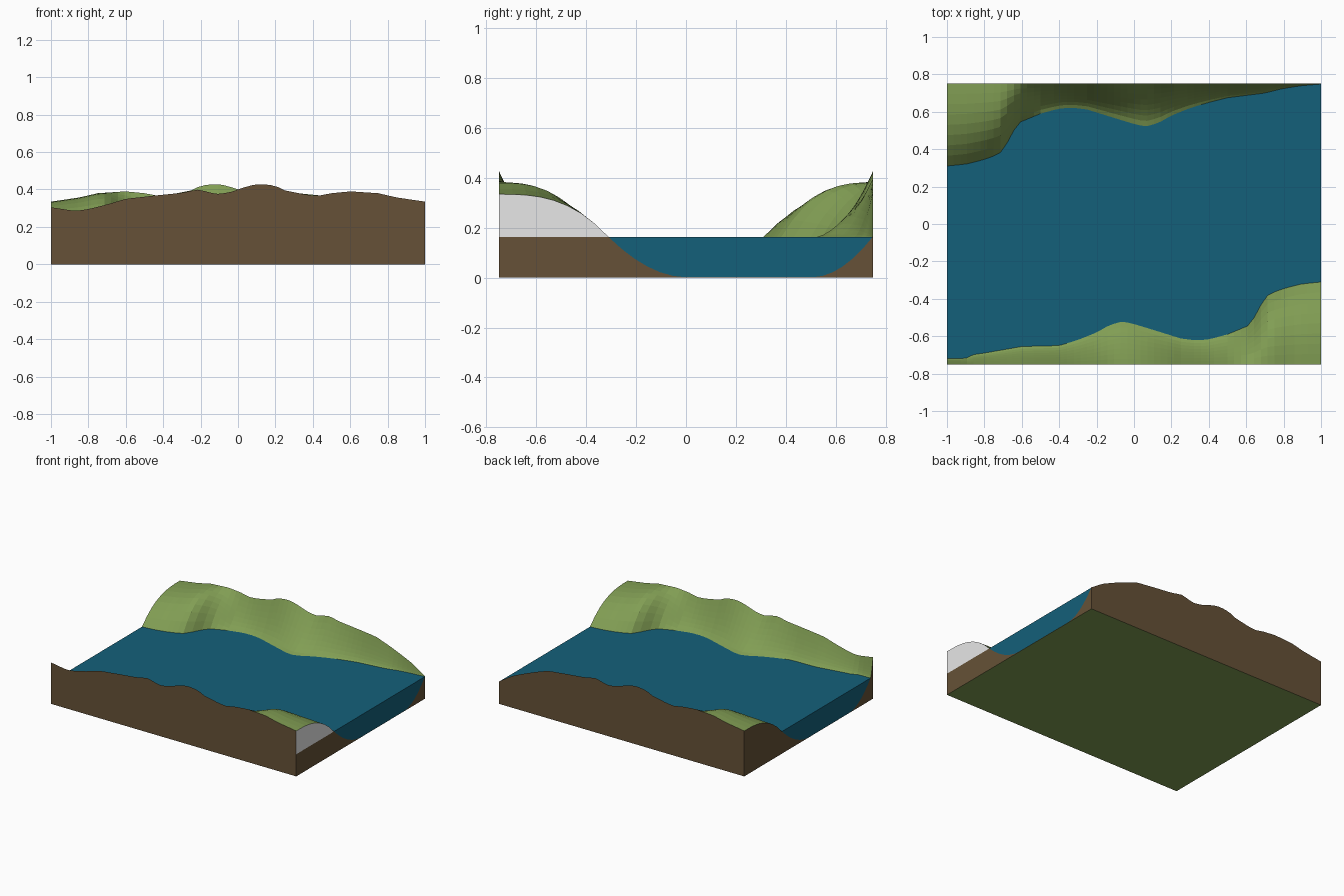
import bpy, bmesh

if "Cube" in bpy.data.objects:
    bpy.data.objects.remove(bpy.data.objects["Cube"])

WATER, HALF, COLS = 0.163, 0.75, 56

def material(name, rgb):
    m = bpy.data.materials.new(name)
    m.diffuse_color = (*rgb, 1)
    m.use_nodes = True
    m.node_tree.nodes["Principled BSDF"].inputs["Base Color"].default_value = m.diffuse_color
    return m

GRASS = material("grass green", (0.22, 0.34, 0.088))
EARTH = material("earth brown", (0.132, 0.083, 0.038))
STONE = material("pale grey", (0.8, 0.8, 0.8))
RIVER = material("river blue", (0.007, 0.117, 0.195))

# Back bank waterline (x, y) and crest height (x, z); the front bank is the same
# turned by half a turn, with a different low end
SHORE = [(-1, .31), (-.9, .32), (-.8, .345), (-.72, .375), (-.69, .41), (-.66, .47), (-.62, .54),
         (-.5, .59), (-.4, .617), (-.33, .622), (-.25, .612), (-.1, .565), (0, .535), (.06, .52),
         (.13, .54), (.2, .58), (.3, .62), (.4, .65)]
CREST = [(-1, .335), (-.85, .357), (-.75, .38), (-.6, .39), (-.5, .38), (-.42, .365), (-.35, .375),
         (-.25, .395), (-.2, .42), (-.12, .43), (-.06, .42), (0, .40), (.05, .383), (.12, .375),
         (.17, .39), (.22, .40), (.3, .382), (.45, .367), (.6, .35)]
BACK_SHORE = SHORE + [(.5, .675), (.7, .70), (.8, .725), (.9, .74), (1, .748)]
FRONT_SHORE = SHORE + [(.6, .655), (.8, .69), (.87, .70), (.9, .72), (1, .72)]
BACK_CREST = CREST + [(.7, .315), (.8, .275), (.9, .23), (1, WATER + .002)]
FRONT_CREST = CREST + [(.7, .32), (.8, .295), (.87, .285), (1, .305)]

def interp(table, x):
    for (x0, v0), (x1, v1) in zip(table, table[1:]):
        if x <= x1:
            return v0 + (v1 - v0) * (x - x0) / (x1 - x0)
    return table[-1][1]

def bank(x, shore, crest):
    """Half section from the block edge down the bank to the river bed."""
    s, r = interp(shore, x), interp(crest, x)
    round_top = min(1, max(0, (-.5 - x) / .2))      # wide end is domed, the rest scooped
    pts = []
    for i in range(8, -1, -1):
        t = i / 8
        k = round_top * (1 - (1 - t) ** 2.8) + (1 - round_top) * t ** 1.5
        pts.append((s + (HALF - s) * t, WATER + (r - WATER) * k))
    width = .31 if x < 0 else .24
    for i in range(1, 7):
        u = i / 6
        pts.append((s - width * u, .002 + (WATER - .002) * (1 - u) ** 1.9))
    return pts

def section(x):
    front = [(-y, z) for y, z in bank(-x, FRONT_SHORE, FRONT_CREST)]
    return front + bank(x, BACK_SHORE, BACK_CREST)[::-1]

XS = [-1 + 2 * i / COLS for i in range(COLS + 1)]
SECTIONS = [section(x) for x in XS]
N = len(SECTIONS[0])
F_SHORE, B_SHORE = 8, N - 9

def finish(bm, name, mats):
    bmesh.ops.remove_doubles(bm, verts=bm.verts, dist=1e-5)
    me = bpy.data.meshes.new(name)
    bm.to_mesh(me)
    bm.free()
    for m in mats:
        me.materials.append(m)
    ob = bpy.data.objects.new(name, me)
    bpy.context.collection.objects.link(ob)

def face(bm, pts, mat=0):
    clean = [p for i, p in enumerate(pts)
             if sum((a - b) ** 2 for a, b in zip(p, pts[i - 1])) > 1e-9]
    if len(clean) > 2:
        bm.faces.new([bm.verts.new(p) for p in clean]).material_index = mat

# Ground block: grassy surface and base, cut earth walls
bm = bmesh.new()
for i in range(COLS):
    x0, x1, a, b = XS[i], XS[i + 1], SECTIONS[i], SECTIONS[i + 1]
    for j in range(N - 1):
        face(bm, [(x0, *a[j]), (x1, *b[j]), (x1, *b[j + 1]), (x0, *a[j + 1])])
    face(bm, [(x0, -HALF, 0), (x1, -HALF, 0), (x1, *b[0]), (x0, *a[0])], 1)
    face(bm, [(x1, HALF, 0), (x0, HALF, 0), (x0, *a[-1]), (x1, *b[-1])], 1)
face(bm, [(-1, -HALF, 0), (-1, HALF, 0), (1, HALF, 0), (1, -HALF, 0)])

# End walls: the right end of the front bank is pale grey above the waterline
left, right = SECTIONS[0], SECTIONS[-1]
for j in range(N - 1):
    (y0, z0), (y1, z1) = left[j], left[j + 1]
    face(bm, [(-1, y1, 0), (-1, y0, 0), (-1, y0, z0), (-1, y1, z1)], 1)
    (y0, z0), (y1, z1) = right[j], right[j + 1]
    w0, w1 = min(z0, WATER), min(z1, WATER)
    face(bm, [(1, y0, 0), (1, y1, 0), (1, y1, w1), (1, y0, w0)], 1)
    if j < F_SHORE:
        face(bm, [(1, y0, w0), (1, y1, w1), (1, y1, z1), (1, y0, z0)], 2)
finish(bm, "ground_block", [GRASS, EARTH, STONE])

# River: flat surface between the shores, with cut ends down to the bed
bm = bmesh.new()
for i in range(COLS):
    x0, x1, a, b = XS[i], XS[i + 1], SECTIONS[i], SECTIONS[i + 1]
    face(bm, [(x0, a[F_SHORE][0], WATER), (x1, b[F_SHORE][0], WATER),
              (x1, b[B_SHORE][0], WATER), (x0, a[B_SHORE][0], WATER)])
for x, s in ((-1, left), (1, right)):
    for j in range(F_SHORE, B_SHORE):
        (y0, z0), (y1, z1) = s[j], s[j + 1]
        pts = [(x, y0, z0), (x, y1, z1), (x, y1, WATER), (x, y0, WATER)]
        face(bm, pts if x > 0 else pts[::-1])
finish(bm, "river_water", [RIVER])
